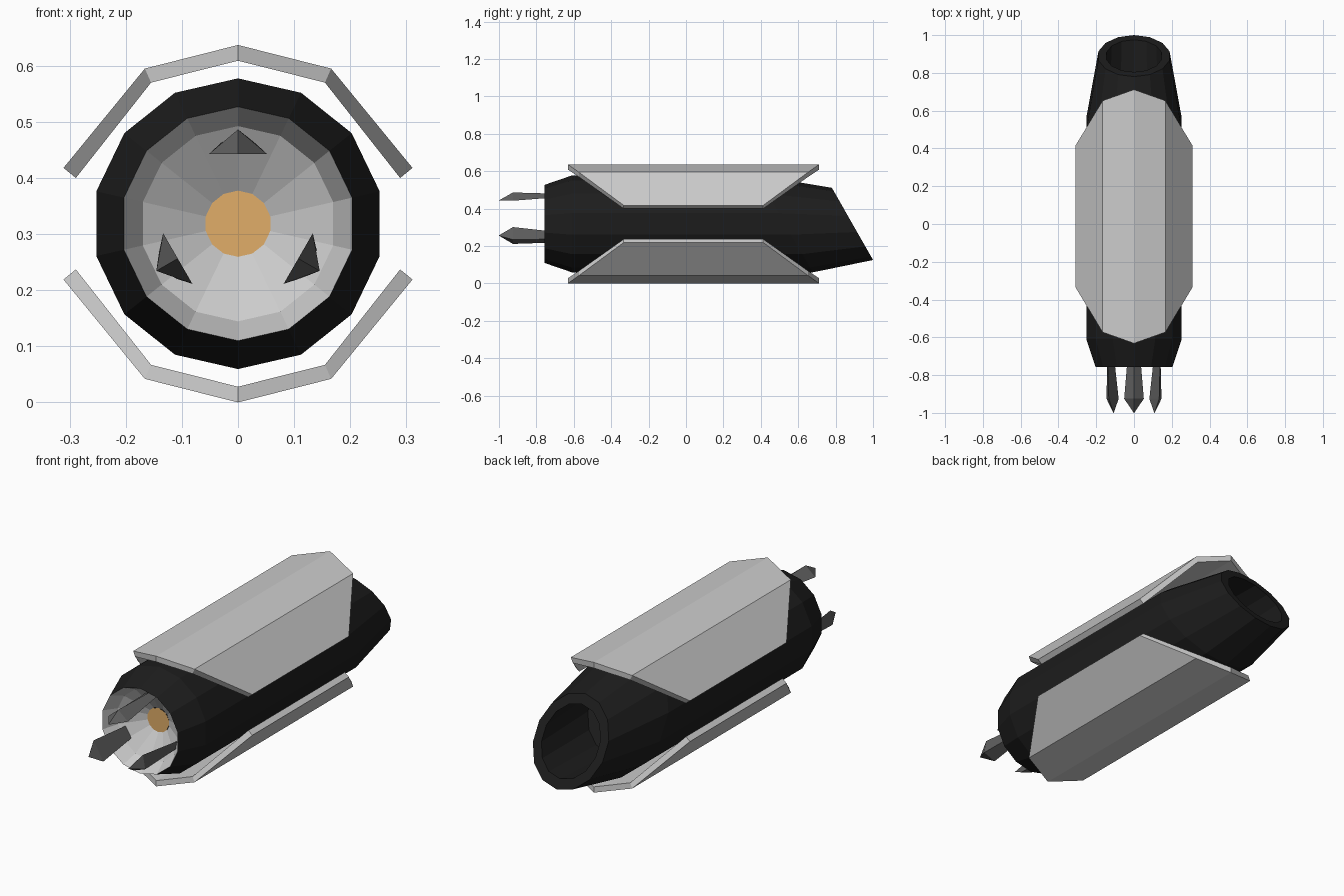
import bpy, bmesh
from math import sin, cos, pi

if "Cube" in bpy.data.objects:
    bpy.data.objects.remove(bpy.data.objects["Cube"])

CZ = 0.3185   # height of the long axis
SIDES = 14


def material(name, rgb):
    m = bpy.data.materials.new(name)
    m.diffuse_color = (*rgb, 1)
    m.use_nodes = True
    m.node_tree.nodes["Principled BSDF"].inputs["Base Color"].default_value = m.diffuse_color
    return m


BLACK = material("black", (0.012, 0.012, 0.012))
DARK = material("dark_grey", (0.12, 0.12, 0.12))
AMBER = material("amber", (0.75, 0.42, 0.14))


def loft(name, sections, mat=None, cap_start=False, cap_end=False):
    """Skin a list of closed point loops into one flat-shaded object."""
    bm = bmesh.new()
    loops = [[bm.verts.new(p) for p in s] for s in sections]
    for a, b in zip(loops, loops[1:]):
        n = len(a)
        for i in range(n):
            j = (i + 1) % n
            bm.faces.new((a[i], a[j], b[j], b[i]))
    if cap_start:
        bm.faces.new(loops[0])
    if cap_end:
        bm.faces.new(loops[-1])
    bmesh.ops.recalc_face_normals(bm, faces=bm.faces)
    me = bpy.data.meshes.new(name)
    bm.to_mesh(me)
    bm.free()
    ob = bpy.data.objects.new(name, me)
    bpy.context.collection.objects.link(ob)
    if mat:
        me.materials.append(mat)
    return ob


def ring(y, r, slant=0.0):
    """Ring around the long axis; slant pushes the bottom backwards."""
    pts = []
    for i in range(SIDES):
        a = 2 * pi * i / SIDES
        dz = r * cos(a)
        pts.append((r * sin(a), y - slant * dz, CZ + dz))
    return pts


S = 0.57
# black barrel with slanted hollow tail, and its front bowl left for the reflector
loft("barrel", [ring(-0.757, 0.2085), ring(-0.61, 0.259), ring(0.53, 0.259, S),
                ring(0.89, 0.193, S), ring(0.89, 0.15, S), ring(0.5, 0.17, S)],
     BLACK, cap_end=True)

# grey front bowl: steep wall then shallow cone
bowl = loft("front_bowl", [ring(-0.757, 0.2085), ring(-0.685, 0.174), ring(-0.615, 0.059)])
bowl.data.flip_normals() if bowl.data.polygons[0].normal.dot(
    (bowl.data.polygons[0].center[0], 0, bowl.data.polygons[0].center[2] - CZ)) > 0 else None

# amber disc at the bottom of the bowl
disc = loft("amber_disc", [ring(-0.616, 0.059)], AMBER, cap_end=True)
if disc.data.polygons[0].normal.y > 0:
    disc.data.flip_normals()

# three pointed prongs: (y, half width, inner radius, outer radius)
PRONG = [(-0.64, 0.028, 0.146, 0.16), (-0.925, 0.052, 0.124, 0.168), (-1.0, 0.001, 0.124, 0.126)]
for k in range(3):
    a = 2 * pi * k / 3

    def place(u, y, r):
        return (u * cos(a) + r * sin(a), y, CZ - u * sin(a) + r * cos(a))

    loft(f"prong_{k + 1}", [[place(-w, y, ri), place(w, y, ri), place(0, y, ro)]
                            for y, w, ri, ro in PRONG], DARK, True, True)

# folded armour panels above and below: (x, outer z, inner z, half length)
HALF = [(0.0, 0.637, 0.609, 0.672), (0.166, 0.595, 0.57, 0.613), (0.311, 0.418, 0.40, 0.373)]
PROFILE = [(-x, zo, zi, h) for x, zo, zi, h in HALF[:0:-1]] + HALF
MID = 0.04
for name, flip in (("top_panel", 1), ("bottom_panel", -1)):
    secs = []
    for x, zo, zi, h in PROFILE:
        xi = x * (0.155 / 0.166 if abs(x) < 0.2 else 0.289 / 0.311)
        zo, zi = CZ + flip * (zo - CZ), CZ + flip * (zi - CZ)
        secs.append([(x, MID - h, zo), (x, MID + h, zo), (xi, MID + h, zi), (xi, MID - h, zi)])
    loft(name, secs, None, True, True)
